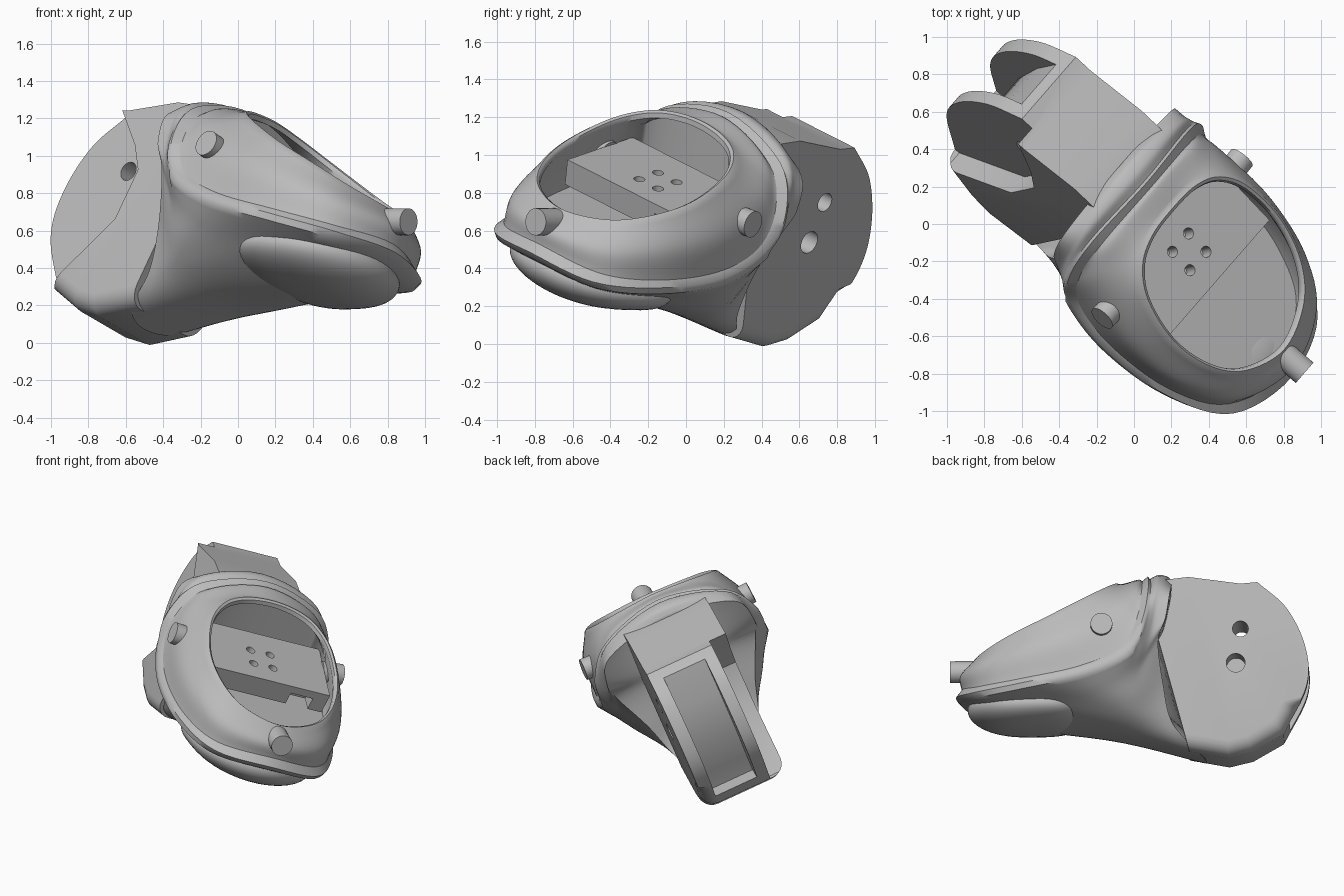
import bpy, bmesh, math
from mathutils import Vector, Matrix

cube = bpy.data.objects.get("Cube")
if cube:
    bpy.data.objects.remove(cube, do_unlink=True)

# Tilted frame: local x runs forward, y to the model's left, z up
forward = Vector((.668, -.704, -.242)).normalized()
left = Vector((.613, .705, -.357))
left = (left - forward * left.dot(forward)).normalized()
up = forward.cross(left)
FRAME = Matrix((forward, left, up)).transposed().to_4x4()
FRAME.translation = (0, 0, .65)

grey = bpy.data.materials.new("plain grey")
grey.use_nodes = True
grey.diffuse_color = (.5, .5, .5, 1)
grey.node_tree.nodes["Principled BSDF"].inputs["Base Color"].default_value = (.5, .5, .5, 1)


def select(ob):
    bpy.ops.object.select_all(action='DESELECT')
    bpy.context.view_layer.objects.active = ob
    ob.select_set(True)


def smooth(ob, angle):
    select(ob)
    bpy.ops.object.shade_smooth_by_angle(angle=math.radians(angle))


def finish(name, bm, angle=40):
    bmesh.ops.recalc_face_normals(bm, faces=bm.faces)
    mesh = bpy.data.meshes.new(name)
    bm.to_mesh(mesh)
    bm.free()
    mesh.materials.append(grey)
    ob = bpy.data.objects.new(name, mesh)
    bpy.context.collection.objects.link(ob)
    ob.matrix_world = FRAME
    smooth(ob, angle)
    return ob


def spline(pts, steps, before=None, after=None):
    """Smooth curve that passes through all points."""
    ext = [before or pts[0] * 2 - pts[1]] + pts + [after or pts[-1] * 2 - pts[-2]]
    out = []
    for a, b, c, d in zip(ext, ext[1:], ext[2:], ext[3:]):
        for i in range(steps):
            t = i / steps
            out.append(.5 * (2 * b + (c - a) * t + (2 * a - 5 * b + 4 * c - d) * t * t
                             + (3 * b - a - 3 * c + d) * t ** 3))
    return out + [pts[-1]]


def flip(p):
    return Vector((p.x, -p.y, p.z))


def ring(half, steps=6):
    """Mirror half a loop, given from front to back, into a closed loop."""
    half = [Vector(p) for p in half]
    h = spline(half, steps, flip(half[1]), flip(half[-2]))
    return h + [flip(p) for p in h[-2:0:-1]]


def skin(bm, rings):
    rows = [[bm.verts.new(p) for p in r] for r in rings]
    n = len(rows[0])
    for a, b in zip(rows, rows[1:]):
        for i in range(n):
            j = (i + 1) % n
            bm.faces.new((a[i], a[j], b[j], b[i]))
    bm.faces.new(rows[-1])


def slab(name, profile, y0, y1, belly=None):
    """Side profile in x and z, extruded from y0 to y1; edges below belly are rounded."""
    bm = bmesh.new()
    face = bm.faces.new([bm.verts.new((x, y0, z)) for x, z in profile])
    new = bmesh.ops.extrude_face_region(bm, geom=[face])["geom"]
    bmesh.ops.translate(bm, vec=(0, y1 - y0, 0),
                        verts=[v for v in new if isinstance(v, bmesh.types.BMVert)])
    if belly is not None:
        low = [e for e in bm.edges if max(v.co.z for v in e.verts) < belly
               and abs(e.verts[0].co.y - e.verts[1].co.y) < .01]
        bmesh.ops.bevel(bm, geom=low, offset=.1, segments=5, profile=.5, affect='EDGES')
    return finish(name, bm, 30)


def box(name, x0, x1, y0, y1, z0, z1):
    return slab(name, [(x0, z0), (x1, z0), (x1, z1), (x0, z1)], y0, y1)


def rod(name, start, end, radius):
    start, end = Vector(start), Vector(end)
    axis = end - start
    bm = bmesh.new()
    turn = axis.to_track_quat('Z', 'Y').to_matrix().to_4x4()
    bmesh.ops.create_cone(bm, cap_ends=True, segments=32, radius1=radius, radius2=radius,
                          depth=axis.length,
                          matrix=Matrix.Translation((start + end) / 2) @ turn)
    return finish(name, bm)


def cut(ob, cutter):
    mod = ob.modifiers.new("cut", 'BOOLEAN')
    mod.operation, mod.object, mod.solver = 'DIFFERENCE', cutter, 'EXACT'
    select(ob)
    bpy.ops.object.modifier_apply(modifier=mod.name)
    bpy.data.objects.remove(cutter, do_unlink=True)
    smooth(ob, 30)


# Outlines from front centre, round the side, to back top centre
SEAM = [(1.13, 0, .17), (1.02, .36, .11), (.73, .53, .06), (.35, .59, .03),
        (.05, .58, .08), (-.1, .54, .25), (-.18, .39, .44), (-.21, 0, .55)]
RIM = [(1.01, 0, .33), (.92, .26, .34), (.74, .41, .37), (.48, .48, .41),
       (.2, .45, .47), (.03, .35, .515), (-.05, .2, .545), (-.07, 0, .56)]
FLANGE = [(1.18, 0, .13), (1.08, .37, .08), (.76, .55, .03), (.35, .615, 0),
          (.01, .6, .06), (-.14, .58, .24), (-.23, .42, .45), (-.25, 0, .57)]
JAW = [(.75, 0, -.2), (.68, .22, -.18), (.52, .42, -.15), (.25, .53, -.15),
       (0, .55, -.04), (-.16, .56, .18), (-.28, .43, .44), (-.32, 0, .56)]
THROAT = [(.2, 0, -.44), (.18, .2, -.42), (.12, .36, -.36), (.05, .45, -.25),
          (-.05, .5, -.06), (-.18, .54, .14), (-.31, .44, .42), (-.38, 0, .53)]
NECK = [(-.3, 0, -.72), (-.25, .2, -.66), (-.14, .31, -.45), (-.15, .39, -.2),
        (-.19, .5, .06), (-.28, .53, .2), (-.36, .44, .38), (-.4, 0, .48)]

# Lower body: flange ledge, then the jaw sweeping back to the neck wall
seam, rim, flange, neck = ring(SEAM), ring(RIM), ring(FLANGE), ring(NECK)
edge = [p + Vector((-.02, 0, -.04)) * (1 if p.x > 0 else .5) for p in flange]
columns = [spline(list(c), 5) for c in zip(edge, ring(JAW), ring(THROAT), neck)]
wall = [Vector((p.x + .03, max(-.27, min(.27, p.y)), p.z * .8)) for p in neck]
bm = bmesh.new()
skin(bm, [seam, flange] + [list(r) for r in zip(*columns)] + [wall])
finish("lower_body", bm, 45)

# Upper shell: bulged outside, rolled opening edge, hollow inside with a flat floor
middle = Vector((.5, 0, .4))


def about(p, k, dz=0):
    return Vector((middle.x + (p.x - middle.x) * k, p.y * k, p.z + dz))


swell = []
for s, r in zip(seam, rim):
    m = (s + r) / 2
    out = Vector((m.x - middle.x, m.y, .15)).normalized()
    swell.append(m + out * .045)
outer = [list(r) for r in zip(*[spline(list(c), 8) for c in zip(seam, swell, rim)])]
lip = [[about(p, .965, .012) for p in rim], [about(p, .935, .003) for p in rim],
       [about(p, .925, -.025) for p in rim]]
inner = [about(p, .91, -.02) for p in swell]
floor = [Vector((max(p.x, -.1) * .93, p.y * .87, .1)) for p in seam]
bm = bmesh.new()
skin(bm, outer + lip + [inner, floor])
finish("upper_shell", bm, 50)

# Toe pad under the front of the jaw
bm = bmesh.new()
bmesh.ops.create_uvsphere(bm, u_segments=48, v_segments=24, radius=1)
for v in bm.verts:
    x, y, z = v.co
    x = math.copysign(abs(x) ** .75, x)
    v.co = (.74 + .39 * x, .44 * y * (1 - .15 * x), -.09 + .155 * z + .1 * x)
finish("toe_pad", bm, 60)

# Tail hinge: round back, rounded belly, slot, recess on its right and pin holes
corners = [Vector((x, 0, z)) for x, z in [(-.93, .3), (-1.07, .08), (-1.12, -.2),
                                          (-1.06, -.45), (-.83, -.71)]]
profile = [(-.2, .4), (-.3, .485), (-.5, .455), (-.82, .32)]
profile += [(p.x, p.z) for p in spline(corners, 8)]
profile += [(-.6, -.77), (-.44, -.765), (-.2, -.65)]
hinge = slab("tail_hinge", profile, -.29, .3, -.54)
cut(hinge, slab("recess_cutter", [(-1.3, .45), (-.88, .33), (-.66, .16), (-.56, .04),
                                  (-.56, -.25), (-.8, -.7), (-1.3, -.9)], -.6, -.17))
cut(hinge, slab("slot_cutter", [(-1.3, .5), (-.97, .5), (-.97, 0), (-.93, -.3),
                                (-.82, -.5), (-.77, -.62), (-1.3, -.75)], -.09, .21))
cut(hinge, rod("pin_cutter", (-.74, -.5, .03), (-.74, .5, .03), .052))
cut(hinge, rod("bolt_cutter", (-.65, .1, -.18), (-.65, .5, -.18), .062))

# Mounting plate inside the opening
plate = box("mounting_plate", -.02, .47, -.46, .46, .16, .305)
cut(plate, box("notch_cutter", .36, .6, .2, .36, .1, .25))
for dx in (-.07, .07):
    for dy in (-.07, .07):
        cut(plate, rod("screw_cutter", (.25 + dx, dy, .2), (.25 + dx, dy, .5), .03))

# Pegs on both sides and at the front
for side, name in ((1, "left_peg"), (-1, "right_peg")):
    rod(name, (.15, side * .46, .25), (.14, side * .61, .26), .072)
rod("front_peg", (1.02, 0, .27), (1.17, 0, .31), .072)
